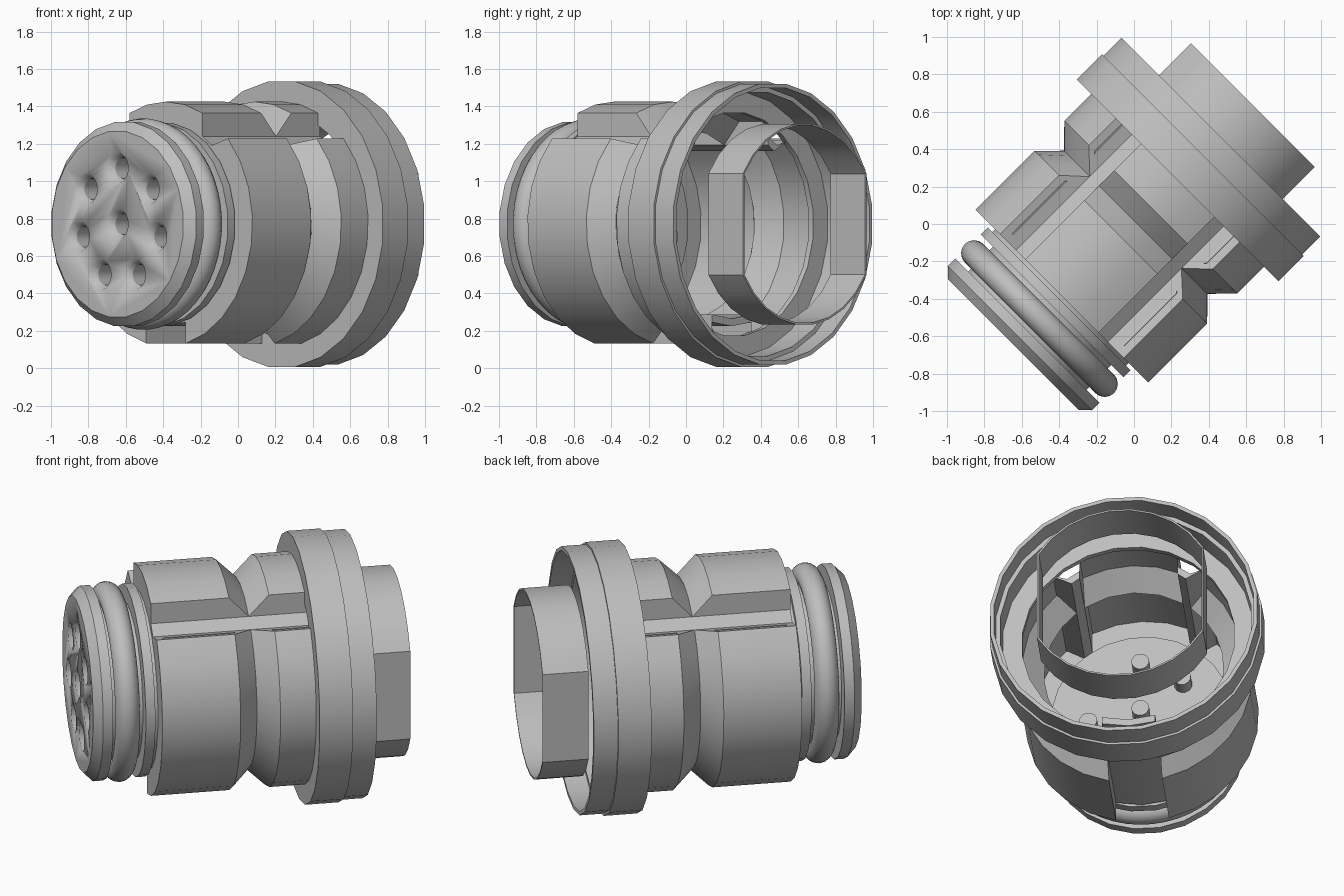
import bpy, bmesh, math
from mathutils import Matrix

old = bpy.data.objects.get("Cube")
if old:
    bpy.data.objects.remove(old, do_unlink=True)

# The connector axis is local X, turned 45 degrees and lifted to its centre height
PLACE = Matrix.Translation((0, 0, 0.77)) @ Matrix.Rotation(math.radians(45), 4, 'Z')
SIDES = 24

grey = bpy.data.materials.new("plain grey")
grey.use_nodes = True
colour = (0.52, 0.52, 0.52, 1)
grey.diffuse_color = colour
grey.node_tree.nodes["Principled BSDF"].inputs["Base Color"].default_value = colour


def finish(name, bm, smooth=30):
    bmesh.ops.remove_doubles(bm, verts=bm.verts, dist=0.0005)
    bmesh.ops.recalc_face_normals(bm, faces=bm.faces)
    mesh = bpy.data.meshes.new(name)
    bm.to_mesh(mesh)
    bm.free()
    mesh.materials.append(grey)
    obj = bpy.data.objects.new(name, mesh)
    bpy.context.collection.objects.link(obj)
    obj.matrix_world = PLACE
    bpy.ops.object.select_all(action='DESELECT')
    obj.select_set(True)
    bpy.context.view_layer.objects.active = obj
    bpy.ops.object.shade_smooth_by_angle(angle=math.radians(smooth))
    return obj


def loft(bm, rings, closed):
    """Join rings of points; either wrap round to the first ring or cap both ends."""
    loops = [[bm.verts.new(p) for p in ring] for ring in rings]
    n = len(loops[0])
    pairs = list(zip(loops, loops[1:] + loops[:1]))
    for a, b in pairs if closed else pairs[:-1]:
        for i in range(n):
            j = (i + 1) % n
            bm.faces.new((a[i], a[j], b[j], b[i]))
    if not closed:
        bm.faces.new(loops[0])
        bm.faces.new(loops[-1])


def circle(x, r, y=0, z=0, n=SIDES):
    step = math.tau / n
    return [(x, y + r * math.cos((i + 0.5) * step), z + r * math.sin((i + 0.5) * step))
            for i in range(n)]


def revolve(name, profile, closed=False):
    bm = bmesh.new()
    loft(bm, [circle(x, r) for x, r in profile], closed)
    return finish(name, bm)


# Body: one top panel and two side panels, split by two upper slots and a bottom slot
def arc(r, a, b, n):
    return [(r * math.cos(a + (b - a) * i / n), r * math.sin(a + (b - a) * i / n))
            for i in range(n + 1)]


def body_ring(x, slot, panel):
    def top(r):
        return math.acos(0.276 / r)

    def side(r):
        return math.radians(50.6 - 57 * max(r - 0.545, 0))

    def low(r):
        return -math.acos(0.149 / r)
    half = arc(slot, -math.pi / 2, low(slot), 1)
    half += arc(panel, low(panel), side(panel), 9)
    half += arc(slot, side(slot), top(slot), 1)
    half += arc(panel, top(panel), math.pi / 2, 2)
    mirrored = [(-y, z) for y, z in reversed(half[1:-1])]
    return [(x, y, z) for y, z in half + mirrored]


NECK, PANEL, WALL = 0.545, 0.655, 0.04
stations = [(-0.545, PANEL), (-0.1, PANEL), (0.012, NECK), (0.127, PANEL), (0.345, PANEL)]
rings = [body_ring(x, NECK, r) for x, r in stations]
rings += [body_ring(max(x, -0.5), NECK - WALL, r - WALL) for x, r in reversed(stations)]
rings += [body_ring(x, 0.5, 0.5) for x in (-0.5, -0.545)]
bm = bmesh.new()
loft(bm, rings, True)
finish("body_shell", bm)

# Rear flange: open rim with a shallow step inside and out
revolve("rear_flange", [
    (0.33, 0.6), (0.33, 0.77), (0.52, 0.77), (0.52, 0.757), (0.657, 0.757),
    (0.657, 0.735), (0.53, 0.735), (0.53, 0.71), (0.365, 0.71), (0.365, 0.6)], True)

# Front insert: chamfered contact face, seal groove and collar
insert = revolve("front_insert", [
    (-0.912, 0.5), (-0.863, 0.55), (-0.806, 0.55), (-0.806, 0.45), (-0.62, 0.45),
    (-0.62, 0.545), (-0.566, 0.545), (-0.566, 0.51), (-0.49, 0.51)])

# Contact positions: one in the centre, seven around it
contacts = [(0, 0)] + [(0.3 * math.cos(math.pi / 2 + k * math.tau / 7),
                        0.3 * math.sin(math.pi / 2 + k * math.tau / 7)) for k in range(7)]

# Countersunk contact holes
bm = bmesh.new()
for y, z in contacts:
    loft(bm, [circle(x, r, y, z, 16) for x, r in
              ((-0.93, 0.088), (-0.912, 0.082), (-0.87, 0.056), (-0.75, 0.056))], False)
cutter = finish("hole_cutter", bm)
cutter.hide_render = True
cut = insert.modifiers.new("holes", 'BOOLEAN')
cut.object = cutter
cut.solver = 'EXACT'
bpy.ops.object.select_all(action='DESELECT')
insert.select_set(True)
bpy.context.view_layer.objects.active = insert
bpy.ops.object.modifier_apply(modifier=cut.name)
bpy.data.objects.remove(cutter, do_unlink=True)

# Contact stubs on the inner floor
bm = bmesh.new()
for y, z in contacts:
    loft(bm, [circle(x, 0.05, y, z, 12) for x in (-0.5, -0.4)], False)
finish("contact_stubs", bm)

# Sealing ring
bm = bmesh.new()
loft(bm, [circle(-0.715 + 0.07 * math.cos(a), 0.495 + 0.07 * math.sin(a), n=48)
          for a in (k * math.tau / 16 for k in range(16))], True)
finish("sealing_ring", bm, 60)


# Rear collar: thin round sleeve with two flattened sides
def sleeve(x, r, flat):
    a = math.acos(flat / r)
    right = arc(r, a, math.pi - a, 9)
    return [(x, y, z) for y, z in right + [(-y, -z) for y, z in right]]


bm = bmesh.new()
loft(bm, [sleeve(0.637, 0.54, 0.467), sleeve(0.898, 0.54, 0.467),
          sleeve(0.898, 0.53, 0.457), sleeve(0.637, 0.53, 0.457)], True)
finish("rear_collar", bm, 25)
